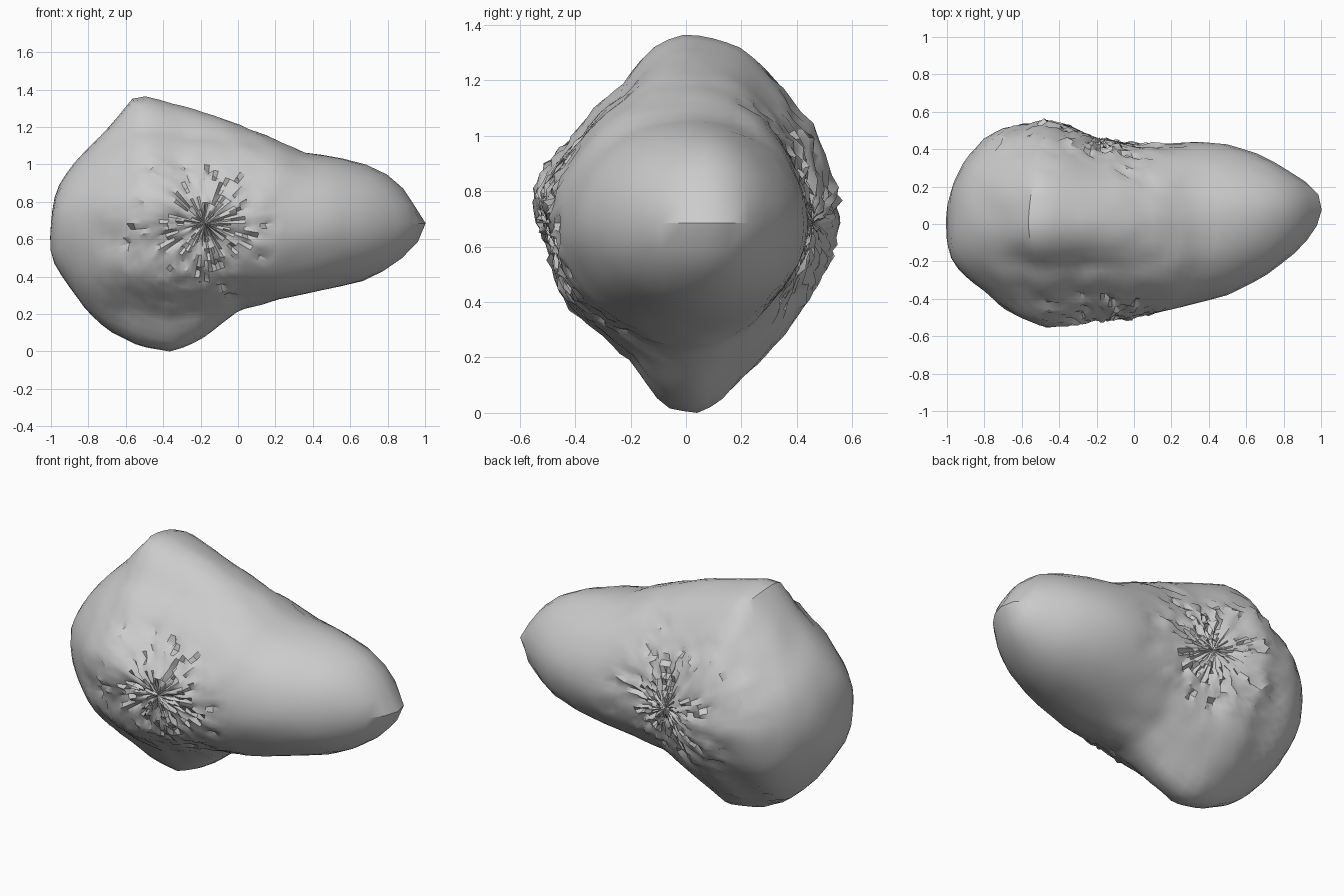
import bpy, bmesh, math, random
from mathutils import Vector, noise

random.seed(4)
if "Cube" in bpy.data.objects:
    bpy.data.objects.remove(bpy.data.objects["Cube"], do_unlink=True)

# Outline stations along the rock: x, bottom z, top z, front y, back y
STATIONS = [
    (-1.00, 0.50, 0.72, -0.10, 0.10), (-0.97, 0.44, 0.88, -0.21, 0.20),
    (-0.90, 0.34, 0.98, -0.28, 0.35), (-0.80, 0.21, 1.09, -0.36, 0.46),
    (-0.70, 0.12, 1.20, -0.45, 0.51), (-0.55, 0.04, 1.37, -0.53, 0.54),
    (-0.47, 0.02, 1.37, -0.56, 0.56), (-0.35, 0.00, 1.335, -0.54, 0.53),
    (-0.20, 0.07, 1.29, -0.52, 0.46), (0.00, 0.22, 1.22, -0.50, 0.43),
    (0.20, 0.28, 1.14, -0.46, 0.43), (0.35, 0.31, 1.07, -0.42, 0.44),
    (0.50, 0.34, 1.05, -0.38, 0.425), (0.70, 0.39, 1.00, -0.28, 0.36),
    (0.82, 0.46, 0.94, -0.19, 0.29), (0.90, 0.52, 0.86, -0.12, 0.24),
    (0.97, 0.60, 0.73, -0.03, 0.18), (1.00, 0.67, 0.70, 0.05, 0.13),
]
# Angular cross-section of the bulky half, in units of the half sizes
BULK = [
    (1, 0), (0.95, 0.22), (0.84, 0.48), (0.71, 0.62), (0.54, 0.80), (0.36, 0.92),
    (0, 1), (-0.18, 0.95), (-0.41, 0.74), (-0.71, 0.49), (-0.89, 0.33), (-1, 0.18),
    (-0.96, -0.02), (-0.9, -0.14), (-0.80, -0.41), (-0.57, -0.58), (-0.36, -0.72),
    (-0.12, -0.97), (0.09, -1), (0.36, -0.83), (0.54, -0.69), (0.71, -0.51),
    (0.84, -0.36), (0.95, -0.14),
]
POLAR = sorted((math.atan2(v, u) % math.tau, math.hypot(u, v)) for u, v in BULK)
POLAR.append((math.tau, 1.0))
CENTRE = Vector((-0.18, -0.01, 0.69))


def blend(table, x):
    """Interpolate the rows of a table keyed by its first column."""
    for a, b in zip(table, table[1:]):
        if a[0] <= x <= b[0]:
            t = (x - a[0]) / (b[0] - a[0])
            return [p + (q - p) * t for p, q in zip(a[1:], b[1:])]


def inside(p):
    if abs(p.x) > 1:
        return False
    z0, z1, y0, y1 = blend(STATIONS, p.x)
    # ridge line drifts to the back at the nose
    ya = 0.09 * min(1, max(0, (p.x - 0.3) / 0.6))
    dy, dz = p.y - ya, p.z - CENTRE.z
    u = dy / (y1 - ya) if dy > 0 else dy / (ya - y0)
    v = dz / (z1 - CENTRE.z) if dz > 0 else dz / (CENTRE.z - z0)
    # angular in the bulky half, round towards both ends
    k = min(1, max(0, (p.x + 0.3) / 0.5, (-0.6 - p.x) / 0.25))
    ang = math.atan2(v, u) % math.tau
    bulk = blend(POLAR, ang)[0]
    # the nose is cut flatter behind its top and below its front
    cut = -0.04 if p.x > 0.3 and dy * dz > 0 and dz > 0 else 0.0
    full = 1 + cut * min(1, max(0, (p.x - 0.3) / 0.3)) * math.sin(2 * ang) ** 2
    return math.hypot(u, v) < bulk + (full - bulk) * k


def surface(d):
    lo, hi = 0.0, 1.6
    for _ in range(22):
        mid = (lo + hi) / 2
        if inside(CENTRE + d * mid):
            lo = mid
        else:
            hi = mid
    return lo


# Rock body: a polar grid whose poles face the front and the back
SEGS, RINGS = 72, 44
bm = bmesh.new()
grid = []
for i in range(1, RINGS):
    polar = math.pi * i / RINGS
    edge = min(polar, math.pi - polar)
    row = []
    for j in range(SEGS):
        ang = math.tau * j / SEGS
        d = Vector((math.sin(polar) * math.cos(ang), -math.cos(polar),
                    math.sin(polar) * math.sin(ang)))
        r = surface(d)
        r += 0.008 * noise.noise(d * 5)
        # broken flakes, dense at each pole and scattered further out,
        # reaching furthest below the front and above the back
        side = 3.9 if polar < math.pi / 2 else 1.6
        reach = 1.25 if math.cos(ang - side) > 0 else 0.9
        fade = max(0.0, 1 - edge / reach)
        if random.random() < 0.7 * fade:
            r += random.uniform(-0.032, 0.02) * min(1, 0.35 + edge * 2)
        row.append(bm.verts.new(CENTRE + d * r))
    grid.append(row)

for a, b in zip(grid, grid[1:]):
    for j in range(SEGS):
        k = (j + 1) % SEGS
        bm.faces.new((a[j], a[k], b[k], b[j]))
for row in (grid[0], grid[-1]):
    tip = bm.verts.new(sum((v.co for v in row), Vector()) / SEGS)
    for j in range(SEGS):
        bm.faces.new((row[j], row[(j + 1) % SEGS], tip))

# Rest the rock on the ground
low = min(v.co.z for v in bm.verts)
bmesh.ops.translate(bm, verts=bm.verts, vec=(0, 0, -low))
bmesh.ops.recalc_face_normals(bm, faces=bm.faces)

mesh = bpy.data.meshes.new("rock_body")
bm.to_mesh(mesh)
bm.free()
rock = bpy.data.objects.new("rock_body", mesh)
bpy.context.collection.objects.link(rock)

# Plain grey stone
stone = bpy.data.materials.new("grey_stone")
stone.use_nodes = True
colour = (0.6, 0.6, 0.6, 1)
stone.diffuse_color = colour
stone.node_tree.nodes["Principled BSDF"].inputs["Base Color"].default_value = colour
mesh.materials.append(stone)

bpy.ops.object.select_all(action="DESELECT")
rock.select_set(True)
bpy.context.view_layer.objects.active = rock
bpy.ops.object.shade_smooth_by_angle(angle=math.radians(35))
